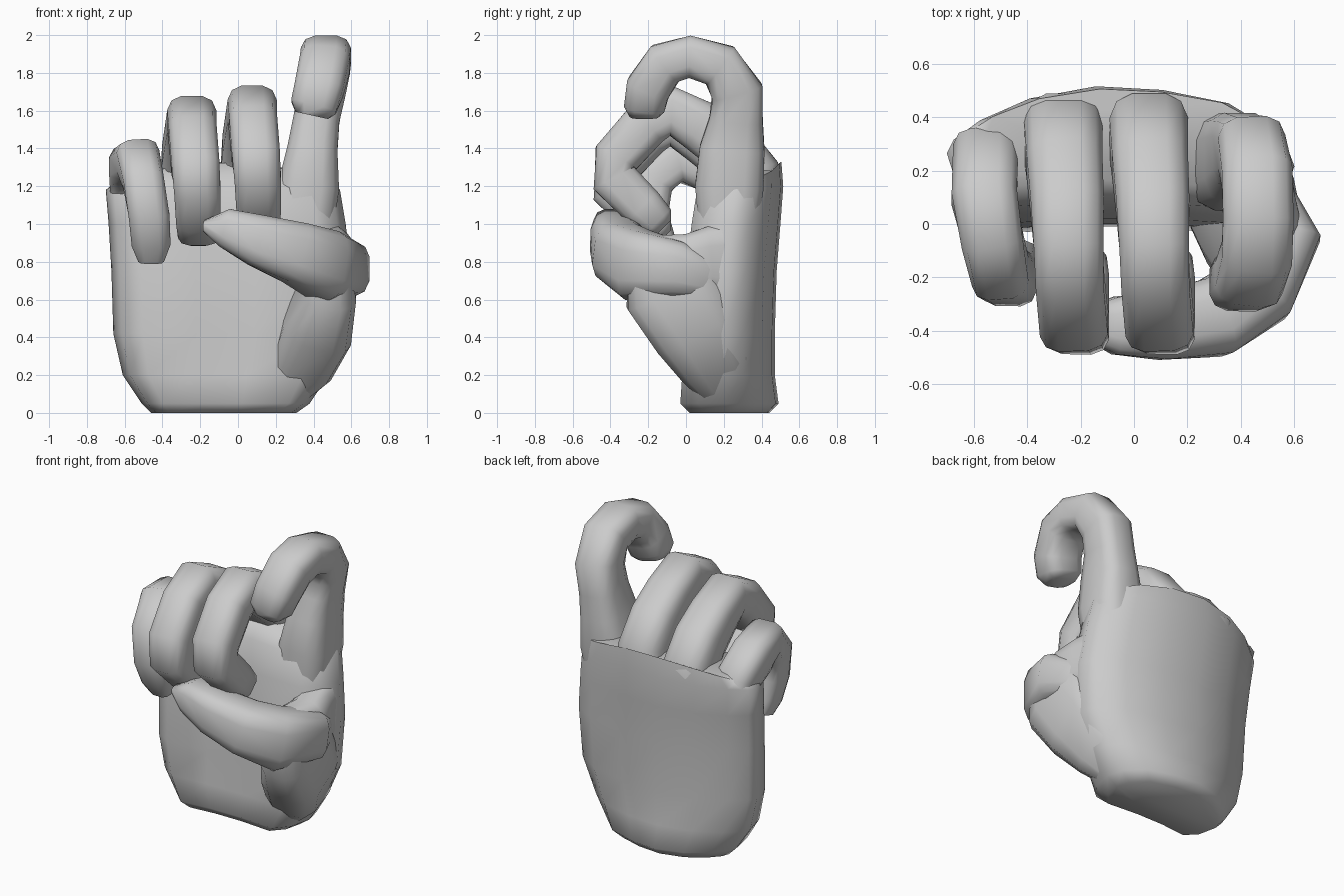
import bpy, bmesh, math
from mathutils import Vector


def loft(name, rings):
    """Skin a list of equal-length point rings and cap both ends."""
    bm = bmesh.new()
    vr = [[bm.verts.new(p) for p in r] for r in rings]
    n = len(vr[0])
    for a, b in zip(vr, vr[1:]):
        for i in range(n):
            j = (i + 1) % n
            bm.faces.new((a[i], a[j], b[j], b[i]))
    bm.faces.new(vr[0][::-1])
    bm.faces.new(vr[-1])
    bmesh.ops.recalc_face_normals(bm, faces=bm.faces[:])
    me = bpy.data.meshes.new(name)
    bm.to_mesh(me)
    bm.free()
    for p in me.polygons:
        p.use_smooth = True
    me.set_sharp_from_angle(angle=math.radians(62))
    ob = bpy.data.objects.new(name, me)
    bpy.context.collection.objects.link(ob)
    return ob


def limb(name, path, ref, n=12, power=0.62):
    """Rounded-box tube; path rows are x, y, z, half width along ref, half thickness."""
    pts = [Vector(p[:3]) for p in path]
    rings = []
    for k, row in enumerate(path):
        t = (pts[min(k + 1, len(pts) - 1)] - pts[max(k - 1, 0)]).normalized()
        side = (ref - t * ref.dot(t)).normalized()
        up = t.cross(side)
        ring = []
        for i in range(n):
            a = 2 * math.pi * (i + 0.5) / n
            c, s = math.cos(a), math.sin(a)
            c = math.copysign(abs(c) ** power, c)
            s = math.copysign(abs(s) ** power, s)
            ring.append(pts[k] + side * c * row[3] + up * s * row[4])
        rings.append(ring)
    return loft(name, rings)


X, Z = Vector((1, 0, 0)), Vector((0, 0, 1))

# palm: one arched section scaled at each height (z, x min, x max, y front, y back, edge drop)
section = [(-1, .45), (-.93, .15), (-.75, 0), (-.3, .04), (.2, .04), (.75, 0), (.93, .18),
           (1, .45), (.94, .66), (.7, .86), (.3, .97), (-.1, 1), (-.5, .9), (-.8, .72), (-.96, .56)]
levels = [(0, -.46, .31, .02, .44, 0), (.05, -.51, .38, -.03, .49, 0), (.2, -.61, .48, -.02, .47, 0),
          (.42, -.66, .58, -.02, .47, 0), (.75, -.67, .6, 0, .48, 0), (1.0, -.685, .57, .03, .5, 0),
          (1.2, -.7, .54, .06, .515, .02), (1.33, -.64, .5, .14, .505, .1)]
rings = []
for z, x0, x1, y0, y1, drop in levels:
    rings.append([((x0 + x1) / 2 + u * (x1 - x0) / 2, y0 + v * (y1 - y0), z - drop * u * u)
                  for u, v in section])
loft("palm", rings)

# hooked index finger
limb("index_finger", [
    (.33, .22, .92, .17, .15), (.375, .23, 1.2, .165, .185), (.395, .245, 1.4, .135, .175),
    (.415, .265, 1.55, .125, .145), (.44, .27, 1.7, .13, .14), (.46, .18, 1.84, .135, .125),
    (.465, .02, 1.885, .135, .115), (.46, -.11, 1.85, .135, .12), (.43, -.2, 1.72, .132, .12),
    (.4, -.22, 1.62, .125, .11), (.39, -.22, 1.575, .09, .08)], X)

# middle and ring fingers share one curl
curl = [(.05, .3, 1.05, .15, .14), (.055, .325, 1.29, .15, .17), (.06, .22, 1.42, .145, .155),
        (.07, .07, 1.52, .14, .14), (.075, -.08, 1.6, .133, .135), (.08, -.21, 1.53, .13, .13),
        (.095, -.37, 1.35, .13, .125), (.105, -.38, 1.24, .125, .125), (.11, -.23, 1.09, .12, .115),
        (.11, -.15, 1.01, .11, .1), (.11, -.12, .98, .07, .06)]
for name, dx, dz in (("middle_finger", 0, 0), ("ring_finger", -.32, -.055)):
    limb(name, [(x + dx, y, z + dz, w, t) for x, y, z, w, t in curl], X)

# little finger
limb("little_finger", [
    (-.52, .24, .98, .1, .1), (-.555, .24, 1.2, .125, .13), (-.56, .1, 1.3, .125, .125),
    (-.53, -.06, 1.335, .118, .12), (-.5, -.18, 1.22, .11, .115), (-.47, -.2, 1.04, .11, .11),
    (-.46, -.15, .9, .105, .1), (-.46, -.12, .81, .07, .07)], X)

# thumb root rising from the wrist
limb("thumb_base", [
    (.24, .22, .1, .1, .12), (.34, .15, .27, .17, .2), (.42, .05, .46, .19, .25),
    (.48, -.08, .66, .15, .26), (.48, -.12, .82, .12, .2)], X)

# web of skin joining thumb and palm
limb("thumb_web", [
    (.46, .26, .8, .1, .22), (.48, .12, .8, .12, .19), (.5, 0, .78, .13, .17),
    (.46, -.2, .8, .1, .14)], X)

# thumb folded across the fingers
limb("thumb", [
    (.5, .14, .7, .1, .08), (.555, -.04, .76, .15, .145), (.46, -.25, .78, .19, .15),
    (.3, -.35, .85, .165, .15), (.1, -.38, .915, .14, .13), (-.07, -.38, .98, .105, .11),
    (-.18, -.37, .99, .03, .06)], Z)
